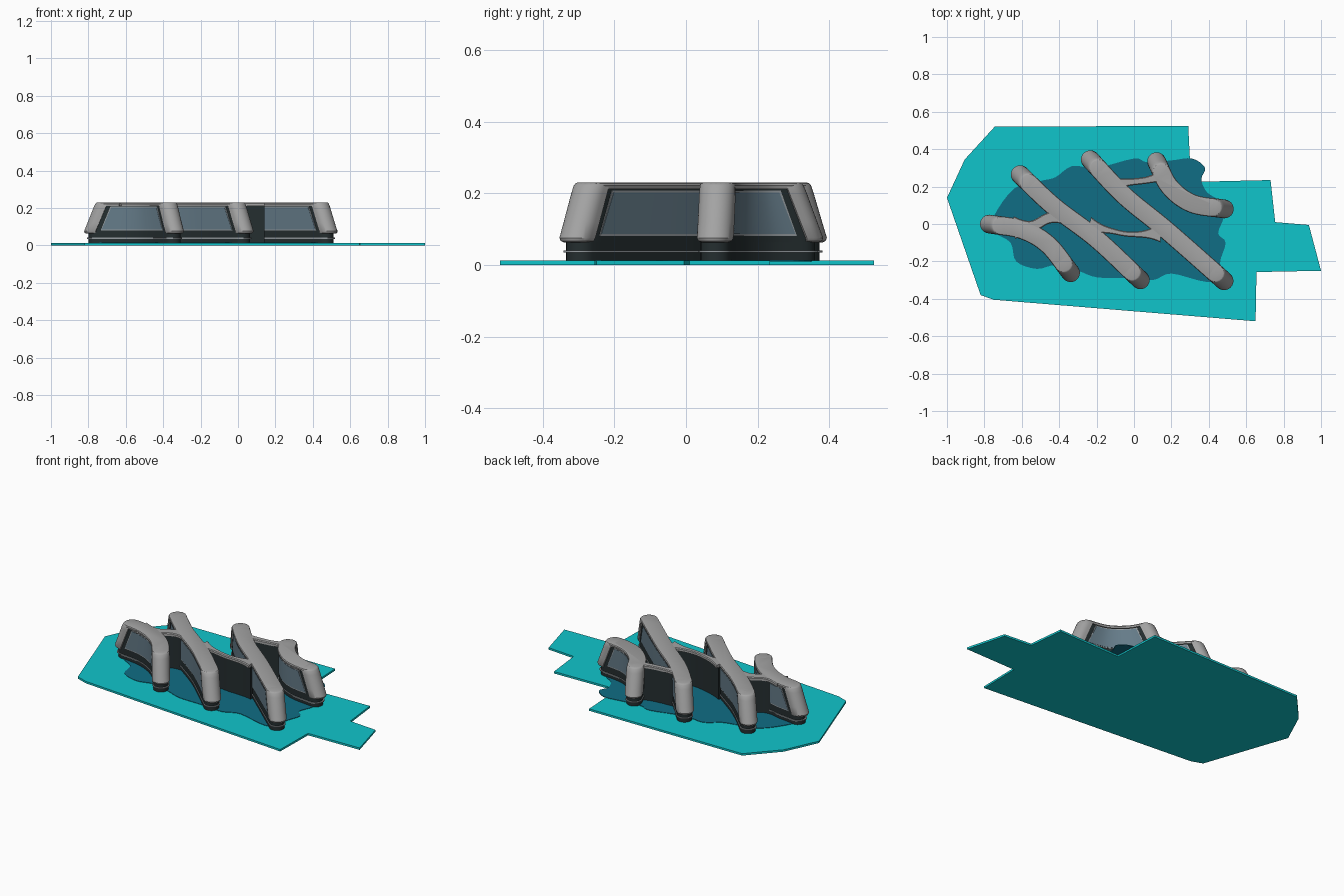
import bpy, bmesh, math
from mathutils import Vector

if "Cube" in bpy.data.objects:
    bpy.data.objects.remove(bpy.data.objects["Cube"])


def material(name, r, g, b):
    m = bpy.data.materials.new(name)
    m.diffuse_color = (r, g, b, 1)
    m.use_nodes = True
    m.node_tree.nodes["Principled BSDF"].inputs["Base Color"].default_value = m.diffuse_color
    return m


TEAL = material("teal ground", 0.005, 0.56, 0.60)
DEEP = material("deep teal plaza", 0.005, 0.155, 0.235)
GRAY = material("gray shell", 0.37, 0.37, 0.37)
DARK = material("dark facade", 0.018, 0.027, 0.029)
GLASS = material("blue glass", 0.13, 0.20, 0.25)
TRIM = material("window trim", 0.30, 0.33, 0.35)


def loft(name, rings, mat, smooth=True):
    """Skin a stack of equal rings and cap both ends."""
    bm = bmesh.new()
    vs = [[bm.verts.new(p) for p in ring] for ring in rings]
    n = len(rings[0])
    for a, b in zip(vs, vs[1:]):
        for i in range(n):
            bm.faces.new((a[i], a[(i + 1) % n], b[(i + 1) % n], b[i]))
    bm.faces.new(vs[0][::-1])
    bm.faces.new(vs[-1])
    bmesh.ops.recalc_face_normals(bm, faces=bm.faces)
    mesh = bpy.data.meshes.new(name)
    bm.to_mesh(mesh)
    bm.free()
    mesh.materials.append(mat)
    ob = bpy.data.objects.new(name, mesh)
    bpy.context.collection.objects.link(ob)
    if smooth:
        bpy.ops.object.select_all(action='DESELECT')
        bpy.context.view_layer.objects.active = ob
        ob.select_set(True)
        bpy.ops.object.shade_smooth_by_angle(angle=math.radians(35))
    return ob


def spline(points, closed=False, steps=14):
    """Catmull-Rom curve through the points."""
    P = [Vector(p) for p in points]
    n = len(P)
    if closed:
        get = lambda i: P[i % n]
    else:
        ext = [2 * P[0] - P[1]] + P + [2 * P[-1] - P[-2]]
        get = lambda i: ext[i + 1]
    out = []
    for i in range(n if closed else n - 1):
        a, b, c, d = (get(i + k) for k in (-1, 0, 1, 2))
        for s in range(steps):
            t = s / steps
            out.append(0.5 * (2 * b + (c - a) * t + (2 * a - 5 * b + 4 * c - d) * t * t
                              + (3 * b - a - 3 * c + d) * t ** 3))
    return out if closed else out + [P[-1]]


class Path:
    """Plan curve addressed by arc length."""

    def __init__(self, points):
        self.p = spline(points)
        self.s = [0.0]
        for a, b in zip(self.p, self.p[1:]):
            self.s.append(self.s[-1] + (b - a).length)
        self.length = self.s[-1]

    def at(self, s):
        i = 0
        while i < len(self.p) - 2 and self.s[i + 1] < s:
            i += 1
        seg = self.p[i + 1] - self.p[i]
        d = seg.normalized()
        return self.p[i] + d * (s - self.s[i]), d, Vector((-d.y, d.x))

    def stations(self, trim, n=28):
        return [trim + (self.length - 2 * trim) * k / n for k in range(n + 1)]

    def outline(self, half, trim, z, flare=0.0, rounded=True):
        """Ribbon outline in plan, with half-round ends."""
        left, right = [], []
        S = self.stations(trim)
        for s in S:
            c, d, nrm = self.at(s)
            w = half + flare * abs(2 * s / self.length - 1) ** 3
            left.append(c + nrm * w)
            right.append(c - nrm * w)

        def cap(s, sign):
            c, d, nrm = self.at(s)
            return [c + half * (math.cos(a) * nrm + math.sin(a) * d) * sign
                    for a in (math.pi * k / 10 for k in range(1, 10))]
        ends = (cap(S[-1], 1), cap(S[0], -1)) if rounded else ([], [])
        return [(p.x, p.y, z) for p in left + ends[0] + right[::-1] + ends[1]]


# Ground plate and wavy plaza
plate = [(-1, .14), (-.905, .345), (-.745, .52), (.29, .525), (.305, .225), (.73, .235),
         (.755, .01), (.935, -.005), (1, -.25), (.655, -.257), (.65, -.52), (-.75, -.405), (-.82, -.38)]
loft("ground_plate", [[(x, y, z) for x, y in plate] for z in (0, 0.012)], TEAL, False)
shore = [(-.75, .04), (-.64, .19), (-.5, .23), (-.42, .25), (-.33, .31), (-.2, .3), (0, .35), (.07, .33),
         (.2, .34), (.31, .35), (.38, .3), (.36, .24), (.39, .17), (.46, .12), (.48, .04), (.45, -.05),
         (.49, -.1), (.46, -.21), (.5, -.28), (.39, -.31), (.2, -.265), (.1, -.3), (-.05, -.29),
         (-.2, -.285), (-.3, -.25), (-.42, -.22), (-.52, -.24), (-.63, -.2), (-.66, -.1), (-.75, -.04)]
loft("plaza", [[(p.x, p.y, z) for p in spline(shore, True, 4)] for z in (0.01, 0.0145)], DEEP, False)


def column(name, path, at_end):
    """Leaning half-round end of a wing."""
    s0 = path.length if at_end else 0
    sg = -1 if at_end else 1
    rings = []
    for z, r, shift in ((.063, .036, .0), (.067, .045, .0), (.076, .05, .002), (.12, .05, .02),
                        (.2, .05, .052), (.222, .049, .061), (.228, .046, .064), (.23, .041, .065)):
        c, d, nrm = path.at(s0 + sg * shift)
        out = -sg * d
        ring = [c + r * (math.cos(a) * nrm + math.sin(a) * out)
                for a in (math.pi * k / 16 for k in range(17))]
        ring += [c - nrm * r - out * .02, c + nrm * r - out * .02]
        rings.append([(p.x, p.y, z) for p in ring])
    loft(name, rings, GRAY)


def window(name, path, side, off, thick, grow, mat):
    """Thin trapezoid panel following the wing's side."""
    lo, hi = .086 - grow, .203 + grow
    rings = []
    for k in range(25):
        ring = []
        for z, inset, o in ((lo, .052, off - thick), (hi, .105, off - thick), (hi, .105, off), (lo, .052, off)):
            t = inset - grow
            s = t + (path.length - 2 * t) * k / 24
            c, d, nrm = path.at(s)
            p = c + nrm * side * o
            ring.append((p.x, p.y, z))
        rings.append(ring)
    loft(name, rings, mat)


# Four wings: floors, facade, windows, end columns, roof
wings = {
    "west": [(-.775, 0), (-.6, -.03), (-.46, -.11), (-.338, -.262)],
    "midwest": [(-.61, .265), (-.43, .095), (-.2, -.08), (.035, -.3)],
    "mideast": [(-.235, .345), (-.05, .15), (.17, -.03), (.483, -.305)],
    "east": [(.12, .335), (.19, .2), (.31, .11), (.485, .08)],
}
for key, pts in wings.items():
    path = Path(pts)
    loft(key + "_lower_floors", [path.outline(.042, .018, z) for z in (.012, .066)], DARK)
    loft(key + "_floor_slab", [path.outline(.047, .014, z) for z in (.035, .041)], TRIM)
    loft(key + "_facade", [path.outline(.042, t, z) for z, t in ((.063, .02), (.217, .07))], DARK)
    for side in (1, -1):
        tag = "_left" if side > 0 else "_right"
        window(key + tag + "_window_trim", path, side, .044, .004, .005, TRIM)
        window(key + tag + "_window_glass", path, side, .0455, .004, 0, GLASS)
    column(key + "_start_column", path, False)
    column(key + "_end_column", path, True)
    loft(key + "_roof", [path.outline(h, .065, z) for z, h in
                         ((.212, .048), (.222, .05), (.228, .047), (.23, .042))], GRAY)

# Narrow connecting links between the wings
links = {
    "west": ([(-.64, -.02), (-.54, -.01), (-.46, .03), (-.36, .05)], .028),
    "centre": ([(-.24, -.01), (-.13, -.035), (-.02, -.055), (.14, -.05)], .014),
    "east": ([(-.13, .21), (-.04, .222), (.07, .235), (.18, .265)], .018),
}
for key, (pts, half) in links.items():
    path = Path(pts)
    loft(key + "_link_walls", [path.outline(half - .006, 0, z, .02, False) for z in (.012, .215)], DARK)
    loft(key + "_link_roof", [path.outline(h, 0, z, .035, False) for z, h in
                              ((.212, half), (.225, half), (.2295, half - .005))], GRAY)
